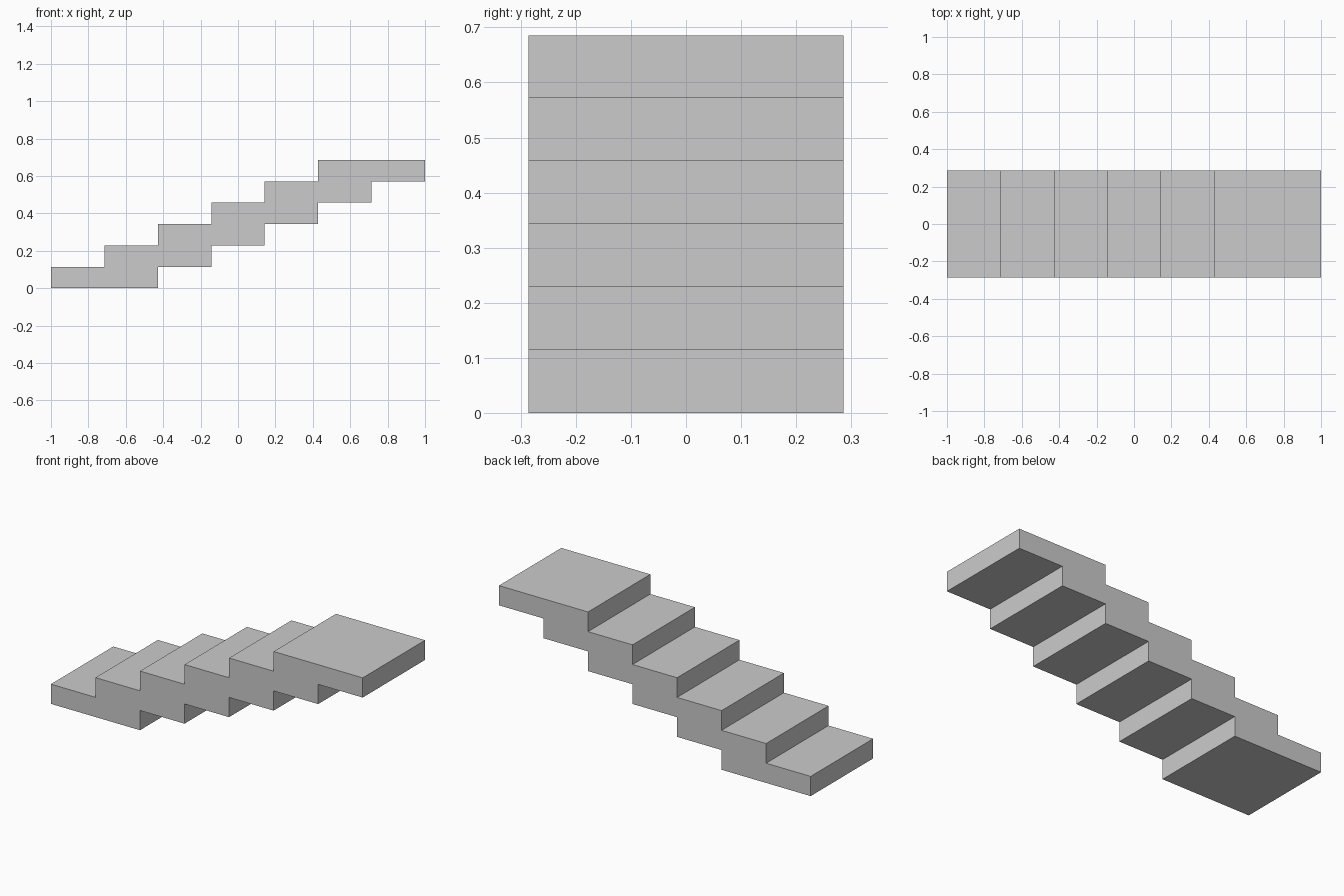
import bpy
import bmesh

if "Cube" in bpy.data.objects:
    bpy.data.objects.remove(bpy.data.objects["Cube"])

STEPS = 6
RUN = 2 / 7        # visible tread depth; each slab is two runs deep
RISE = 0.8 / 7     # slab thickness and step height
HALF_WIDTH = 2 / 7

# Side profile: up the treads, then back down the underside
profile = []
for i in range(STEPS):
    x = -1 + i * RUN
    profile += [(x, i * RISE), (x, (i + 1) * RISE)]
for i in reversed(range(STEPS)):
    x = -1 + (i + 2) * RUN
    profile += [(x, (i + 1) * RISE), (x, i * RISE)]

# Extrude the profile across the width of the flight
bm = bmesh.new()
side = bm.faces.new([bm.verts.new((x, -HALF_WIDTH, z)) for x, z in profile])
extruded = bmesh.ops.extrude_face_region(bm, geom=[side], use_keep_orig=True)
moved = [g for g in extruded["geom"] if isinstance(g, bmesh.types.BMVert)]
bmesh.ops.translate(bm, verts=moved, vec=(0, 2 * HALF_WIDTH, 0))
bmesh.ops.recalc_face_normals(bm, faces=bm.faces[:])

mesh = bpy.data.meshes.new("stair_flight")
bm.to_mesh(mesh)
bm.free()
bpy.context.collection.objects.link(bpy.data.objects.new("stair_flight", mesh))
